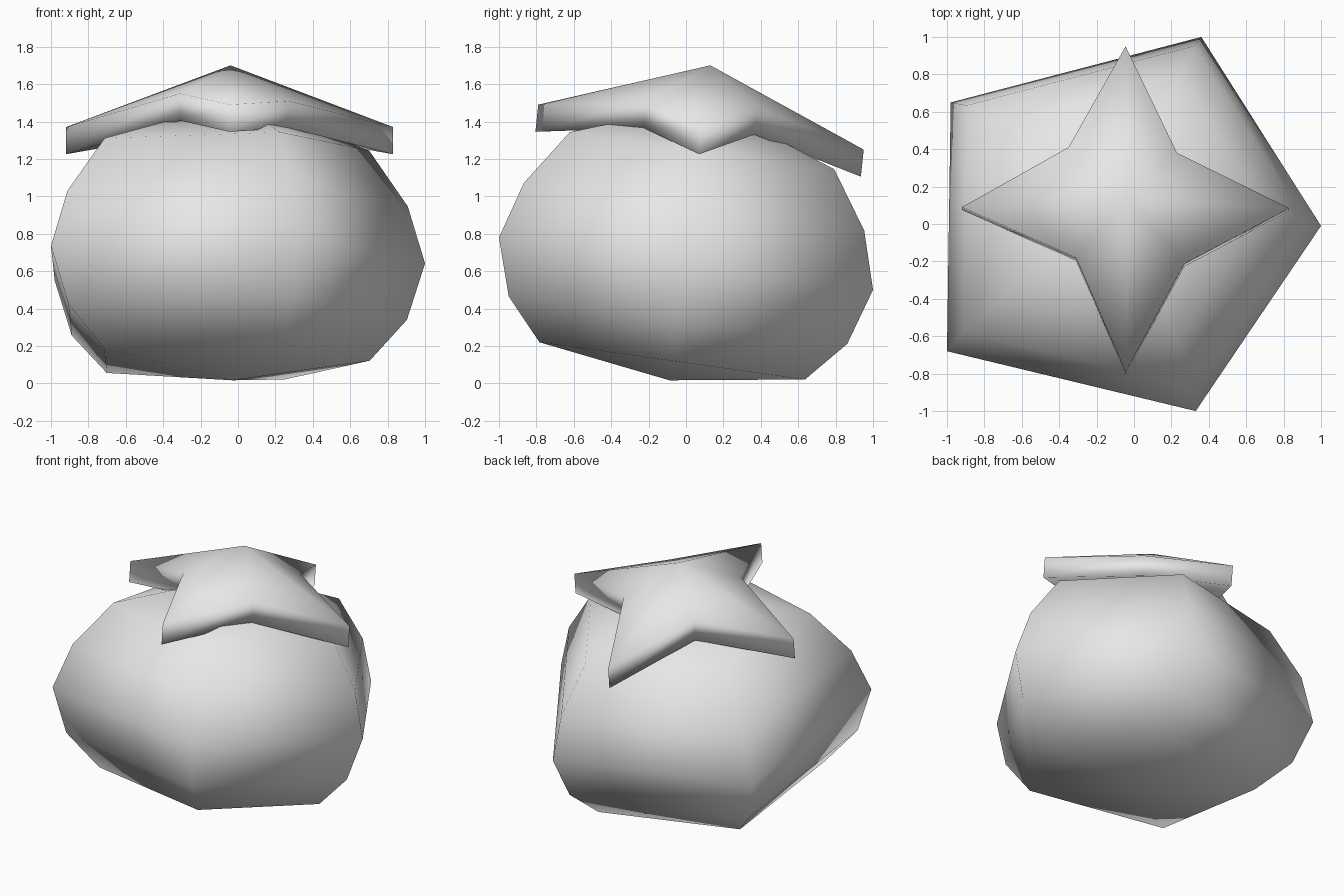
import bpy
import bmesh
from mathutils import Vector

cube = bpy.data.objects.get("Cube")
if cube:
    bpy.data.objects.remove(cube, do_unlink=True)

grey = bpy.data.materials.new("plain_grey")
grey.use_nodes = True
colour = (0.8, 0.8, 0.8, 1)
grey.diffuse_color = colour
grey.node_tree.nodes["Principled BSDF"].inputs["Base Color"].default_value = colour


def build_lathe(name, rings, bottom, top):
    """Skin a stack of equal-sided rings and close it with two poles."""
    bm = bmesh.new()
    loops = [[bm.verts.new(p) for p in ring] for ring in rings]
    n = len(loops[0])
    for low, high in zip(loops, loops[1:]):
        for i in range(n):
            j = (i + 1) % n
            bm.faces.new((low[i], low[j], high[j], high[i]))
    for pole, loop in ((bottom, loops[0]), (top, loops[-1])):
        tip = bm.verts.new(pole)
        for i in range(n):
            bm.faces.new((loop[i], loop[(i + 1) % n], tip))
    bmesh.ops.recalc_face_normals(bm, faces=bm.faces)
    for face in bm.faces:
        face.smooth = True
    mesh = bpy.data.meshes.new(name)
    bm.to_mesh(mesh)
    bm.free()
    mesh.materials.append(grey)
    obj = bpy.data.objects.new(name, mesh)
    bpy.context.collection.objects.link(obj)
    return obj


# Fruit body: five-sided rings stacked along an axis leaning to the back
LEAN = 0.14
outline = [(1.0, -0.01), (0.36, 1.0), (-0.98, 0.65), (-1.0, -0.68), (0.33, -1.0)]


def on_axis(x, y, height):
    return Vector((x, y + LEAN * height, 0.64 - LEAN * y + 0.99 * height))


profile = [(0.71, -0.525), (0.905, -0.305), (1.0, 0.0),
           (0.91, 0.307), (0.707, 0.61), (0.38, 0.73)]
body_rings = [[on_axis((x + 0.02) * s - 0.02, y * s, h) for x, y in outline]
              for s, h in profile]
build_lathe("fruit_body", body_rings, on_axis(-0.03, 0, -0.63), on_axis(-0.03, 0, 0.72))

# Leafy cap: a four-pointed star with a thick rim and a raised centre
star = [Vector(p) for p in (
    (0.83, 0.085, 1.37), (0.23, 0.38, 1.475), (-0.045, 0.95, 1.25), (-0.35, 0.41, 1.47),
    (-0.92, 0.09, 1.37), (-0.31, -0.18, 1.55), (-0.045, -0.79, 1.49), (0.27, -0.21, 1.51))]
drop = Vector((0, -0.015, -0.145))
build_lathe("leaf_cap", [[p + drop for p in star], star],
            (-0.04, 0.1, 1.45), (-0.04, 0.13, 1.70))
